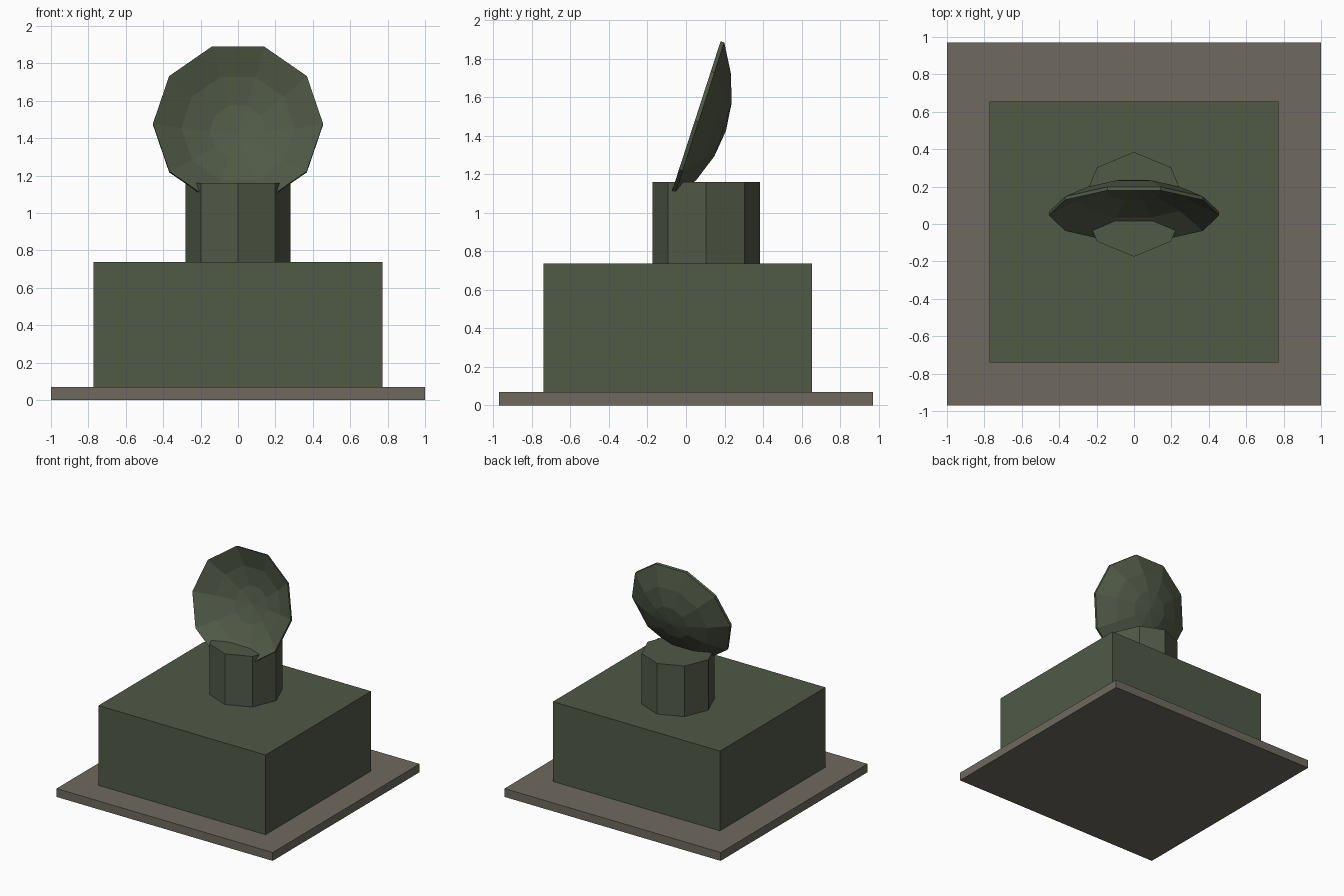
import bpy, bmesh, math
from mathutils import Matrix

if "Cube" in bpy.data.objects:
    bpy.data.objects.remove(bpy.data.objects["Cube"])


def material(name, rgb):
    m = bpy.data.materials.new(name)
    m.diffuse_color = (*rgb, 1)
    m.use_nodes = True
    m.node_tree.nodes["Principled BSDF"].inputs["Base Color"].default_value = m.diffuse_color
    return m


GREEN = material("dark olive green", (0.080, 0.100, 0.062))
STONE = material("grey brown concrete", (0.158, 0.143, 0.116))


def add_object(name, bm, mat):
    bmesh.ops.recalc_face_normals(bm, faces=bm.faces)
    mesh = bpy.data.meshes.new(name)
    bm.to_mesh(mesh)
    bm.free()
    mesh.materials.append(mat)
    obj = bpy.data.objects.new(name, mesh)
    bpy.context.collection.objects.link(obj)
    return obj


def box(name, lo, hi, mat):
    bm = bmesh.new()
    size = [b - a for a, b in zip(lo, hi)]
    mid = [(a + b) / 2 for a, b in zip(lo, hi)]
    bmesh.ops.create_cube(bm, size=1, matrix=Matrix.Translation(mid) @ Matrix.Diagonal((*size, 1)))
    return add_object(name, bm, mat)


def lathe(name, profile, sides, mat):
    """Spin (radius, z) points about z; zero radius gives a single pole vertex."""
    bm = bmesh.new()
    rings = []
    for r, z in profile:
        if r == 0:
            rings.append([bm.verts.new((0, 0, z))] * sides)
        else:
            rings.append([bm.verts.new((r * math.cos(a), r * math.sin(a), z))
                          for a in (math.tau * i / sides for i in range(sides))])
    for a, b in zip(rings, rings[1:]):
        for i in range(sides):
            j = (i + 1) % sides
            bm.faces.new(list(dict.fromkeys((a[i], a[j], b[j], b[i]))))
    return add_object(name, bm, mat)


# Ground slab and main building block
box("base_slab", (-1, -0.97, 0), (1, 0.97, 0.07), STONE)
box("main_block", (-0.773, -0.74, 0.07), (0.773, 0.655, 0.737), GREEN)

# Octagonal pedestal
pedestal = lathe("pedestal", [(0, 0.737), (0.28, 0.737), (0.28, 1.16), (0, 1.16)], 8, GREEN)
pedestal.location = (0, 0.105, 0)

# Ten-sided parabolic dish, tilted back, sunk into the pedestal
R, DEPTH, THICK = 0.455, 0.15, 0.02
radii = [R * k / 3 for k in range(4)]
back = [(r, -DEPTH * (1 - (r / R) ** 2) - THICK / 2 + 0.01) for r in radii]
front = [(r, z + THICK) for r, z in back]
dish = lathe("dish", back + front[::-1], 10, GREEN)
dish.location = (0, 0.065, 1.472)
dish.rotation_euler = (math.radians(72), 0, 0)
